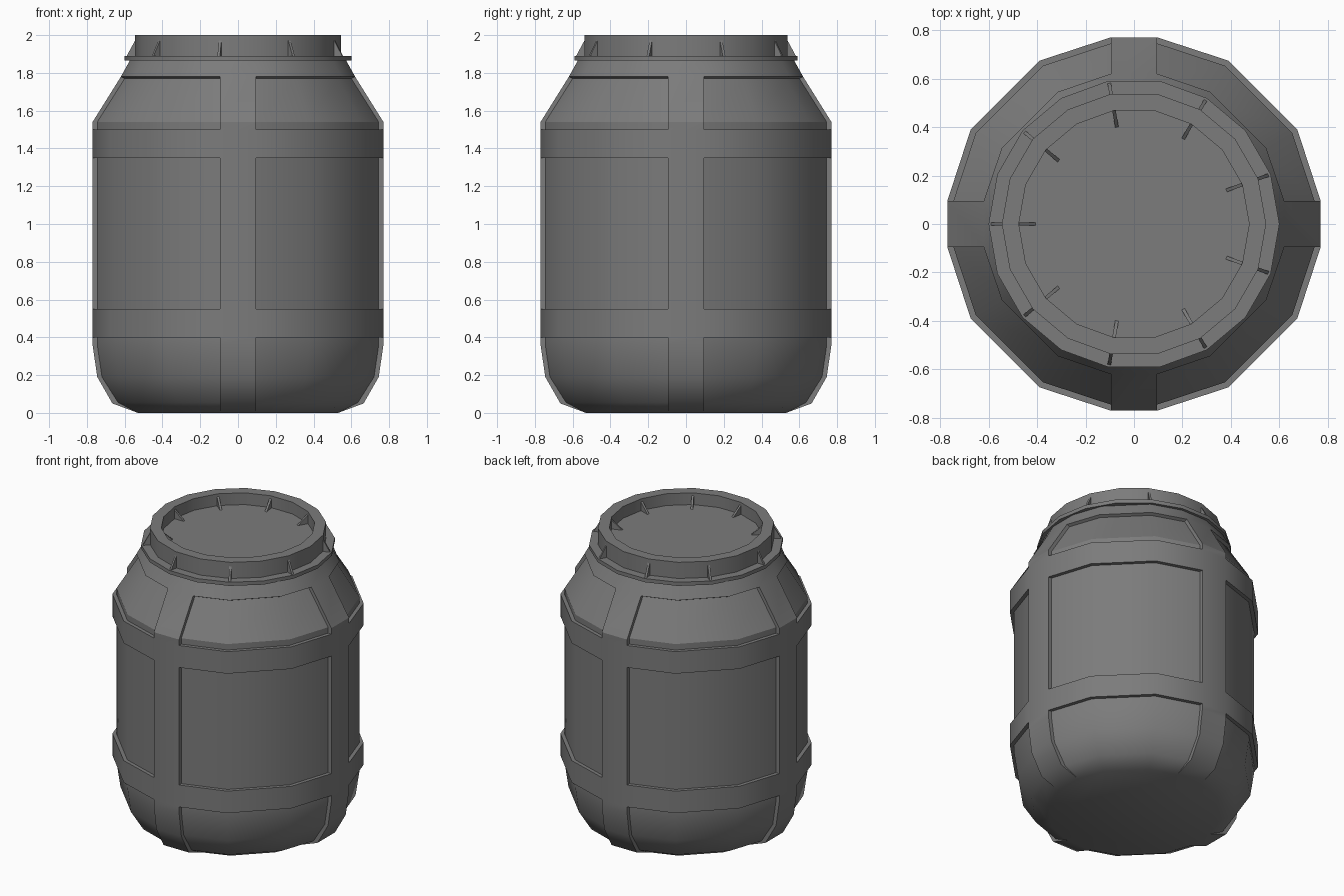
import bpy
import bmesh
import math
from mathutils import Matrix, Vector

cube = bpy.data.objects.get("Cube")
if cube:
    bpy.data.objects.remove(cube, do_unlink=True)

grey = bpy.data.materials.new("dark grey plastic")
grey.use_nodes = True
colour = (0.2, 0.2, 0.2, 1)
grey.diffuse_color = colour
grey.node_tree.nodes["Principled BSDF"].inputs["Base Color"].default_value = colour


def finish(bm, name, limit=45, crease_z=None):
    """Clean up, shade smooth with sharp edges, and link the object."""
    bmesh.ops.remove_doubles(bm, verts=bm.verts, dist=0.0005)
    bmesh.ops.recalc_face_normals(bm, faces=bm.faces)
    for f in bm.faces:
        f.smooth = True
    for e in bm.edges:
        angle = e.calc_face_angle(math.pi)
        on_crease = crease_z and all(abs(v.co.z - crease_z) < 0.005 for v in e.verts)
        e.smooth = angle < math.radians(limit) and not on_crease
    mesh = bpy.data.meshes.new(name)
    bm.to_mesh(mesh)
    bm.free()
    mesh.materials.append(grey)
    obj = bpy.data.objects.new(name, mesh)
    bpy.context.collection.objects.link(obj)
    return obj


# Barrel body: rings of (height, raised radius, recessed radius, recessed height)
RIB = 0.095
SHOULDER = 1.54
rings = [
    (0.0, 0.53, 0.53, 0.0),
    (0.05, 0.665, 0.635, 0.055),
    (0.19, 0.745, 0.72, 0.19),
    (0.36, 0.77, 0.745, 0.36),
    (0.40, 0.77, 0.745, 0.40),
    (0.55, 0.77, 0.745, 0.55),
    (1.35, 0.77, 0.745, 1.35),
    (1.50, 0.77, 0.745, 1.50),
    (SHOULDER, 0.77, 0.745, SHOULDER),
    (1.78, 0.62, 0.60, 1.77),
    (1.87, 0.57, 0.57, 1.87),
]
panel_rows = {0, 1, 2, 3, 5, 7, 8}


def column_point(r, col, z):
    """Point on the body outline; ribs keep a constant width."""
    big = math.hypot(r, RIB) * 1.003
    quarter, i = divmod(col, 4)
    p = [(r, RIB), (big * math.cos(math.pi / 6), big / 2),
         (big / 2, big * math.cos(math.pi / 6)), (RIB, r)][i]
    return Matrix.Rotation(quarter * math.pi / 2, 3, 'Z') @ Vector((*p, z))


bm = bmesh.new()
grid = {}
for row, (z, raised, recessed, rz) in enumerate(rings):
    for col in range(16):
        grid[row, col, False] = bm.verts.new(column_point(raised, col, z))
        grid[row, col, True] = bm.verts.new(column_point(recessed, col, rz))


def is_panel(row, col):
    return row in panel_rows and col % 4 != 3


def wall(a, b):
    bm.faces.new([grid[(*a, False)], grid[(*b, False)],
                  grid[(*b, True)], grid[(*a, True)]])


last = len(rings) - 1
for row in range(last):
    for col in range(16):
        nxt = (col + 1) % 16
        p = is_panel(row, col)
        bm.faces.new([grid[row, col, p], grid[row, nxt, p],
                      grid[row + 1, nxt, p], grid[row + 1, col, p]])
        # Steps between raised bands and recessed panels
        if p != is_panel(row, nxt):
            wall((row, nxt), (row + 1, nxt))
        if row + 1 < last and p != is_panel(row + 1, col):
            wall((row + 1, col), (row + 1, nxt))
for row in (0, last):
    bm.faces.new([grid[row, c, False] for c in range(16)])
bmesh.ops.delete(bm, geom=[v for v in bm.verts if not v.link_faces], context='VERTS')
finish(bm, "barrel_body", 45, SHOULDER)

# Screw lid with flange and sunken top
SIDES = 18
profile = [(0.54, 1.865), (0.6, 1.865), (0.6, 1.89), (0.545, 1.89),
           (0.545, 2.0), (0.475, 2.0), (0.475, 1.92)]
bm = bmesh.new()
loops = []
for r, z in profile:
    angles = [2 * math.pi * i / SIDES for i in range(SIDES)]
    loops.append([bm.verts.new((r * math.cos(a), r * math.sin(a), z)) for a in angles])
for low, high in zip(loops, loops[1:]):
    for i in range(SIDES):
        j = (i + 1) % SIDES
        bm.faces.new([low[i], low[j], high[j], high[i]])
bm.faces.new(loops[0])
bm.faces.new(loops[-1])
finish(bm, "lid", 40)


# Triangular stiffening fins outside and inside the lid rim
def fins(name, triangle, half=0.007, count=9):
    bm = bmesh.new()
    for i in range(count):
        turn = Matrix.Rotation(math.pi + 2 * math.pi * i / count, 3, 'Z')
        a, b = [[bm.verts.new(turn @ Vector((r, side, z))) for r, z in triangle]
                for side in (-half, half)]
        bm.faces.new(a)
        bm.faces.new(b)
        for k in range(3):
            n = (k + 1) % 3
            bm.faces.new([a[k], a[n], b[n], b[k]])
    finish(bm, name, 20)


fins("outer_lid_fins", [(0.54, 1.885), (0.592, 1.885), (0.54, 1.98)])
fins("inner_lid_fins", [(0.48, 1.915), (0.4, 1.915), (0.48, 1.985)])
